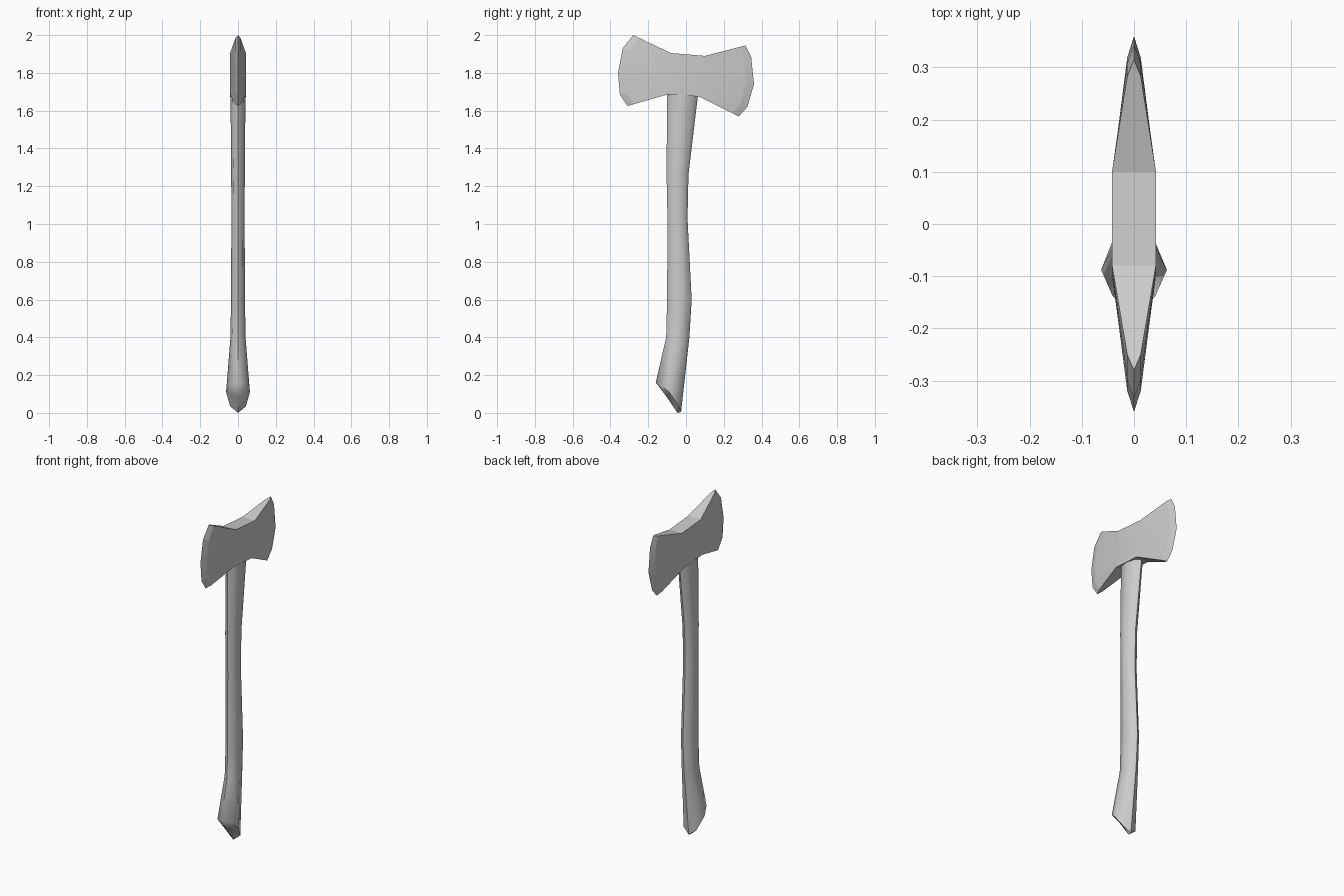
import bpy, bmesh, math
from mathutils import Vector

if "Cube" in bpy.data.objects:
    bpy.data.objects.remove(bpy.data.objects["Cube"])

grey = bpy.data.materials.new("light grey")
grey.use_nodes = True
grey.diffuse_color = (0.6, 0.6, 0.6, 1)
grey.node_tree.nodes["Principled BSDF"].inputs["Base Color"].default_value = (0.6, 0.6, 0.6, 1)


def finish(name, bm, angle):
    bmesh.ops.remove_doubles(bm, verts=bm.verts, dist=0.0005)
    bmesh.ops.recalc_face_normals(bm, faces=bm.faces)
    mesh = bpy.data.meshes.new(name)
    bm.to_mesh(mesh)
    bm.free()
    mesh.materials.append(grey)
    obj = bpy.data.objects.new(name, mesh)
    bpy.context.collection.objects.link(obj)
    bpy.ops.object.select_all(action="DESELECT")
    obj.select_set(True)
    bpy.context.view_layer.objects.active = obj
    bpy.ops.object.shade_smooth_by_angle(angle=math.radians(angle))


# Double-bitted head: columns of (y, z) points running top to bottom
front_edge = [(-0.28, 2.0), (-0.335, 1.93), (-0.36, 1.80), (-0.35, 1.685), (-0.31, 1.625)]
back_edge = [(0.315, 1.945), (0.345, 1.885), (0.36, 1.74), (0.325, 1.62), (0.28, 1.57)]


def column(top, bottom):
    return [Vector(top).lerp(Vector(bottom), i / 4) for i in range(5)]


def inset(edge, core):
    return [Vector(e).lerp(c, 0.15) for e, c in zip(edge, core)]


front_core = column((-0.08, 1.905), (-0.10, 1.685))
back_core = column((0.10, 1.89), (0.07, 1.675))
columns = [(0, front_edge), (0.013, inset(front_edge, front_core)), (0.042, front_core),
           (0.042, back_core), (0.013, inset(back_edge, back_core)), (0, back_edge)]

bm = bmesh.new()
sides = [[[bm.verts.new((s * x, p[0], p[1])) for p in pts] for x, pts in columns]
         for s in (1, -1)]
for c in range(5):
    for side in sides:
        for r in range(4):
            bm.faces.new((side[c][r], side[c + 1][r], side[c + 1][r + 1], side[c][r + 1]))
    for r in (0, 4):  # top and bottom walls
        bm.faces.new((sides[0][c][r], sides[0][c + 1][r], sides[1][c + 1][r], sides[1][c][r]))
finish("axe_head", bm, 8)

# Handle: eight-sided rings (z, front y, back y, half width)
levels = [(1.72, -0.10, 0.068, 0.04), (1.26, -0.103, 0.013, 0.036), (1.03, -0.098, 0.008, 0.035),
          (0.6, -0.10, 0.03, 0.037), (0.4, -0.105, 0.018, 0.04)]
bm = bmesh.new()
rings = []
for z, front, back, half in levels:
    mid, depth = (front + back) / 2, (back - front) / 2
    rings.append([bm.verts.new((half * math.sin(k * math.pi / 4),
                                mid - depth * math.cos(k * math.pi / 4), z)) for k in range(8)])

# Slanted, flared foot of the handle
foot = [(0, -0.16, 0.16), (0.04, -0.14, 0.15), (0.063, -0.088, 0.11),
        (0.042, -0.038, 0.035), (0, -0.026, 0.005)]
foot += [(-x, y, z) for x, y, z in foot[3:0:-1]]
rings.append([bm.verts.new(p) for p in foot])
for a, b in zip(rings, rings[1:]):
    for k in range(8):
        n = (k + 1) % 8
        bm.faces.new((a[k], a[n], b[n], b[k]))
bm.faces.new(rings[0])
tip = bm.verts.new((0, -0.045, 0.0))
heel = bm.verts.new((0, -0.10, 0.082))
last = rings[-1]
for s in (1, -1):
    bm.faces.new((last[0], last[s], heel))
    bm.faces.new((last[s], last[2 * s], heel))
    bm.faces.new((last[2 * s], last[3 * s], tip, heel))
    bm.faces.new((last[3 * s], last[4], tip))
finish("handle", bm, 50)
